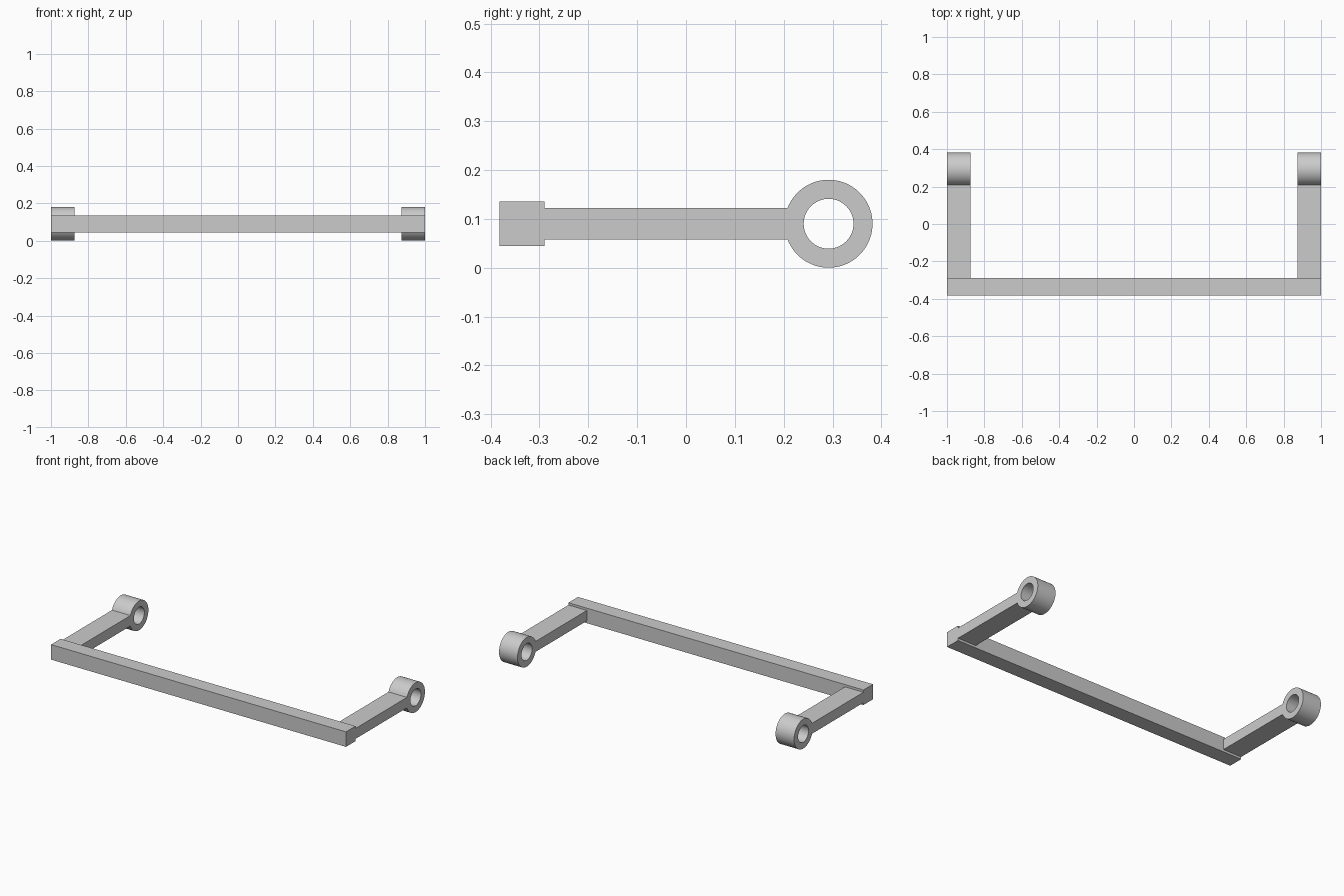
import bpy, bmesh, math

cube = bpy.data.objects.get("Cube")
if cube:
    bpy.data.objects.remove(cube, do_unlink=True)

GREY = (0.6, 0.6, 0.6, 1.0)
grey = bpy.data.materials.new("light_grey")
grey.use_nodes = True
grey.diffuse_color = GREY
grey.node_tree.nodes["Principled BSDF"].inputs["Base Color"].default_value = GREY

BAR_FRONT, BAR_BACK = -0.382, -0.29
MID_Z = 0.09
ARM_HALF = 0.032
RING_Y, RING_R, HOLE_R = 0.292, 0.09, 0.051
INNER_X, OUTER_X = 0.875, 1.0
SEGMENTS = 72


def arc(radius, start, sweep, count):
    """Points (y, z) on a circle around the ring centre."""
    angles = [start + sweep * i / count for i in range(count + 1)]
    return [(RING_Y + radius * math.cos(a), MID_Z + radius * math.sin(a)) for a in angles]


def prism(name, loops, x0, x1):
    """Extrude (y, z) outlines, holes included, from x0 to x1."""
    bm = bmesh.new()
    edges = []
    for loop in loops:
        verts = [bm.verts.new((x0, y, z)) for y, z in loop]
        edges += [bm.edges.new((v, verts[i - 1])) for i, v in enumerate(verts)]
    bmesh.ops.triangle_fill(bm, edges=edges, use_beauty=True, normal=(1, 0, 0))
    result = bmesh.ops.extrude_face_region(bm, geom=bm.faces[:], use_keep_orig=True)
    moved = [g for g in result["geom"] if isinstance(g, bmesh.types.BMVert)]
    bmesh.ops.translate(bm, verts=moved, vec=(x1 - x0, 0, 0))
    bmesh.ops.recalc_face_normals(bm, faces=bm.faces[:])
    mesh = bpy.data.meshes.new(name)
    bm.to_mesh(mesh)
    bm.free()
    mesh.materials.append(grey)
    obj = bpy.data.objects.new(name, mesh)
    bpy.context.collection.objects.link(obj)
    bpy.ops.object.select_all(action="DESELECT")
    obj.select_set(True)
    bpy.context.view_layer.objects.active = obj
    bpy.ops.object.shade_smooth_by_angle(angle=math.radians(30))
    return obj


# Square cross bar along the front
half = (BAR_BACK - BAR_FRONT) / 2
low, high = MID_Z - half, MID_Z + half
prism("cross_bar", [[(BAR_FRONT, low), (BAR_BACK, low), (BAR_BACK, high), (BAR_FRONT, high)]],
      -OUTER_X, OUTER_X)

# Side arms, each ending in a pierced round eye
neck = math.asin(ARM_HALF / RING_R)
outline = [(BAR_BACK, MID_Z + ARM_HALF), (BAR_BACK, MID_Z - ARM_HALF)]
outline += arc(RING_R, math.pi + neck, 2 * (math.pi - neck), SEGMENTS)
hole = arc(HOLE_R, 0, math.tau, SEGMENTS)[:-1]
prism("left_arm", [outline, hole], INNER_X, OUTER_X)
prism("right_arm", [outline, hole], -OUTER_X, -INNER_X)
